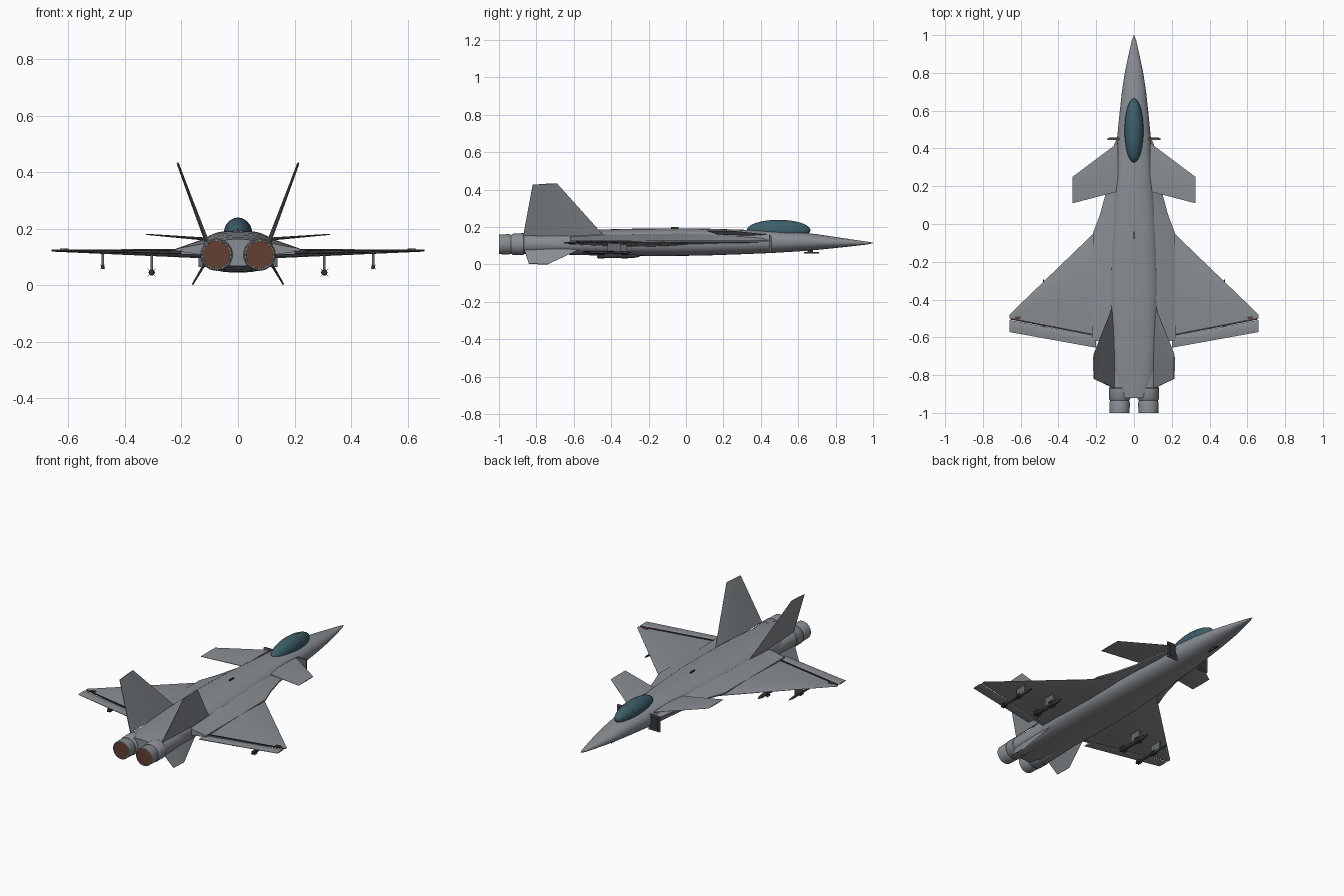
import bpy, bmesh, math
from mathutils import Vector as V

if "Cube" in bpy.data.objects:
    bpy.data.objects.remove(bpy.data.objects["Cube"])


def mat(name, r, g, b):
    m = bpy.data.materials.new(name)
    m.diffuse_color = (r, g, b, 1)
    m.use_nodes = True
    m.node_tree.nodes["Principled BSDF"].inputs["Base Color"].default_value = m.diffuse_color
    return m


GREY = mat("hull grey", 0.25, 0.27, 0.29)
DARK = mat("dark grey", 0.035, 0.036, 0.04)
TEAL = mat("canopy teal", 0.045, 0.115, 0.145)
BROWN = mat("burnt brown", 0.12, 0.05, 0.03)
FRAME = mat("frame grey", 0.13, 0.14, 0.15)


def finish(name, bm, m, mirror=False, angle=35):
    bmesh.ops.recalc_face_normals(bm, faces=bm.faces)
    me = bpy.data.meshes.new(name)
    bm.to_mesh(me)
    bm.free()
    me.materials.append(m)
    me.shade_smooth()
    me.set_sharp_from_angle(angle=math.radians(angle))
    ob = bpy.data.objects.new(name, me)
    bpy.context.collection.objects.link(ob)
    if mirror:
        ob.modifiers.new("mirror", 'MIRROR')
    return ob


def loft(name, rings, m, mirror=False, angle=35):
    bm = bmesh.new()
    vs = [[bm.verts.new(p) for p in r] for r in rings]
    n = len(vs[0])
    for a, b in zip(vs, vs[1:]):
        for i in range(n):
            j = (i + 1) % n
            bm.faces.new((a[i], a[j], b[j], b[i]))
    bm.faces.new(vs[0])
    bm.faces.new(vs[-1])
    return finish(name, bm, m, mirror, angle)


def lathe(name, prof, x, z, m, mirror=True, n=32):
    # profile of (y, radius) turned round a line along y
    rings = [[(x + r * math.cos(2 * math.pi * i / n), y, z + r * math.sin(2 * math.pi * i / n))
              for i in range(n)] for y, r in prof]
    return loft(name, rings, m, mirror)


def panel(name, rle, rte, tle, tte, tr, tt, m=GREY, blunt=0.3):
    # wing-like surface: root and tip edges, half thicknesses
    rle, rte, tle, tte = map(V, (rle, rte, tle, tte))
    nrm = (rte - rle).cross(tle - rle).normalized()
    rings = []
    for a, b, t in ((rle, rte, tr), (tle, tte, tt)):
        prof = [(0, 0.08), (0.15, 0.65), (0.4, 1), (0.7, 0.8), (1, blunt)]
        rings.append([a.lerp(b, u) + nrm * t * h for u, h in prof] +
                     [a.lerp(b, u) - nrm * t * h for u, h in reversed(prof)])
    return loft(name, rings, m, True, 30)


def box(name, lo, hi, m, mirror=True):
    (a, b, c), (d, e, f) = lo, hi
    return loft(name, [[(a, y, c), (d, y, c), (d, y, f), (a, y, f)] for y in (b, e)], m, mirror)


# fuselage: y, half width, bottom z, top z
body = [(1, .001, .114, .116), (.97, .012, .107, .122), (.9, .028, .099, .132), (.8, .049, .088, .147),
        (.7, .064, .078, .162), (.6, .075, .070, .174), (.45, .09, .061, .182), (.3, .099, .055, .186),
        (.1, .116, .048, .192), (-.1, .128, .045, .193), (-.3, .133, .046, .191), (-.5, .131, .049, .186),
        (-.7, .122, .054, .178), (-.85, .108, .06, .17), (-.92, .082, .068, .163)]


def oval(y, w, lo, hi, n=40):
    e = 2 / (2.1 + 0.6 * min(1, max(0, (0.7 - y) / 0.7)))
    out = []
    for i in range(n):
        c, s = math.cos(2 * math.pi * i / n), math.sin(2 * math.pi * i / n)
        out.append((w * math.copysign(abs(c) ** e, c), y,
                    (lo + hi) / 2 + (hi - lo) / 2 * math.copysign(abs(s) ** e, s)))
    return out


loft("fuselage", [oval(*s) for s in body], GREY, angle=50)

# intake trunks blending the body into the wings
trunk = [(.46, .09, .137, .128), (.4, .112, .15, .118), (.18, .145, .163, .104), (.05, .18, .166, .098),
         (-.05, .218, .166, .095), (-.4, .22, .163, .093), (-.62, .22, .15, .098)]
loft("intake_trunk", [[(.06, y, t + .006), (.06 + (w - .06) * .4, y, t - .003), (w, y, .129), (w, y, .121),
                       (.06, y, b)] for y, w, t, b in trunk], GREY, True)
box("intake_plate", (.07, .444, .065), (.14, .454, .157), FRAME)
box("intake_opening", (.078, .452, .073), (.132, .457, .149), DARK)

# canopy bubble and its frame bow
bm = bmesh.new()
bmesh.ops.create_uvsphere(bm, u_segments=32, v_segments=20, radius=1)
for v in bm.verts:
    v.co = (v.co.x * .05, .495 + v.co.y * .17, .183 + v.co.z * .056)
finish("canopy", bm, TEAL)
k = math.sqrt(1 - (.065 / .17) ** 2) + .012
loft("canopy_frame", [[(.05 * k * math.cos(a * math.pi / 12), y, .183 + .056 * k * math.sin(a * math.pi / 12))
                       for a in range(24)] for y in (.558, .562)], FRAME)

# lifting surfaces
panel("main_wing", (.1, .06, .112), (.1, -.61, .112), (.66, -.48, .122), (.66, -.5, .122), .018, .003)
panel("flaperon", (.2, -.594, .116), (.2, -.655, .116), (.66, -.508, .123), (.66, -.572, .123), .006, .003)
panel("canard", (.085, .43, .161), (.085, .172, .161), (.325, .25, .18), (.325, .11, .18), .006, .002)
panel("tail_fin", (.115, -.44, .155), (.105, -.87, .155), (.214, -.69, .434), (.212, -.82, .426), .007, .004)
panel("ventral_fin", (.115, -.57, .08), (.115, -.865, .08), (.161, -.74, .001), (.161, -.84, .004), .005, .003)

# dark hinge line and wing tip lights
loft("hinge_line", [[(x, y, z), (x, y - .009, z), (x, y - .009, z + .004), (x, y, z + .004)]
                    for x, y, z in ((.21, -.583, .120), (.655, -.497, .123))], DARK, True)
box("tip_light", (.6, -.503, .124), (.63, -.489, .129), BROWN)

# twin engine nozzles
lathe("nozzle", [(-.6, .046), (-.8, .052), (-.865, .053), (-.87, .057), (-.925, .057), (-.935, .05),
                 (-.945, .054), (-1, .053), (-1, .049), (-.99, .048)], .076, .108, GREY)
lathe("exhaust_disc", [(-.985, .0485), (-.996, .0485)], .076, .108, BROWN)

# missiles under the wings: x, z, radius, rear y, front y, pylon y, pylon top
for nm, x, z, r, y0, y1, py, top in (("inner", .305, .045, .011, -.475, -.245, -.35, .108),
                                     ("outer", .478, .064, .007, -.55, -.29, -.385, .116)):
    lathe(nm + "_missile", [(y0, r * .8), (y0 + .01, r), (y1 - .04, r), (y1 - .015, r * .6), (y1, r * .1)],
          x, z, DARK, n=14)
    box(nm + "_pylon", (x - .004, py - .035, z), (x + .004, py + .035, top), FRAME)
    for fy in (y0 + .005, y0 + .13):
        for a in (45, 135):
            dx, dz = math.cos(math.radians(a)) * r * 1.8, math.sin(math.radians(a)) * r * 1.8
            loft(nm + "_missile_fins", [[(x - dx, y, z - dz), (x + dx, y, z + dz),
                                         (x + dx + .002, y, z + dz), (x - dx + .002, y, z - dz)]
                                        for y in (fy, fy + .035)], DARK, True)

# antennas above and below
box("top_antenna", (-.003, -.08, .185), (.003, -.04, .201), DARK, False)
box("belly_antenna", (-.003, .63, .06), (.003, .71, .066), DARK, False)
box("belly_antenna_mount", (-.003, .65, .062), (.003, .68, .085), DARK, False)
